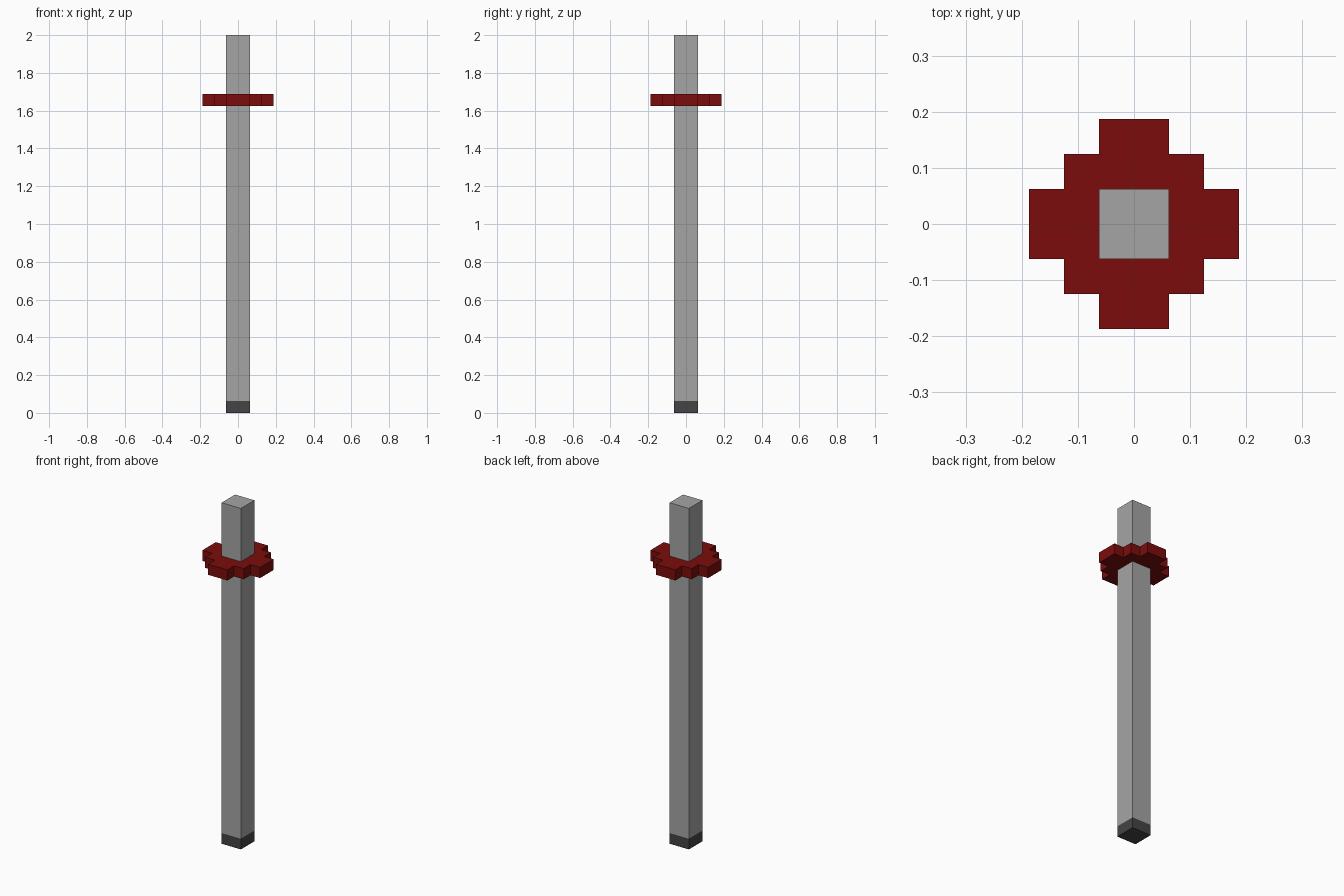
import bpy
import bmesh

cube = bpy.data.objects.get("Cube")
if cube:
    bpy.data.objects.remove(cube, do_unlink=True)

U = 0.0625  # block unit


def material(name, rgb):
    m = bpy.data.materials.new(name)
    m.use_nodes = True
    m.diffuse_color = (*rgb, 1)
    bsdf = next(n for n in m.node_tree.nodes if n.type == "BSDF_PRINCIPLED")
    bsdf.inputs["Base Color"].default_value = (*rgb, 1)
    return m


def finish(bm, name, mats):
    bmesh.ops.recalc_face_normals(bm, faces=bm.faces)
    mesh = bpy.data.meshes.new(name)
    bm.to_mesh(mesh)
    bm.free()
    for m in mats:
        mesh.materials.append(m)
    obj = bpy.data.objects.new(name, mesh)
    bpy.context.collection.objects.link(obj)
    return obj


def extrude_up(bm, faces, height):
    """Extrude a flat region straight up and return the new top faces."""
    geom = bmesh.ops.extrude_face_region(bm, geom=faces, use_keep_orig=True)["geom"]
    verts = [g for g in geom if isinstance(g, bmesh.types.BMVert)]
    bmesh.ops.translate(bm, verts=verts, vec=(0, 0, height))


grey = material("steel grey", (0.376, 0.376, 0.376))
dark = material("dark grey", (0.058, 0.058, 0.058))
red = material("dark red", (0.202, 0.0037, 0.0037))

# Square shaft, cut one unit above the ground so the foot can be dark
bm = bmesh.new()
bmesh.ops.create_cube(bm, size=2)
for v in bm.verts:
    v.co = (v.co.x * U, v.co.y * U, v.co.z + 1)
bmesh.ops.bisect_plane(bm, geom=bm.verts[:] + bm.edges[:] + bm.faces[:],
                       plane_co=(0, 0, U), plane_no=(0, 0, 1))
for f in bm.faces:
    f.material_index = 1 if f.calc_center_median().z < U else 0
finish(bm, "shaft", [grey, dark])

# Stepped collar: a 6 x 6 grid without its corners and the shaft hole
bm = bmesh.new()
bmesh.ops.create_grid(bm, x_segments=6, y_segments=6, size=3 * U)


def outside(f):
    c = f.calc_center_median() / U
    x, y = abs(c.x), abs(c.y)
    return x + y > 3.5 and max(x, y) > 2 and min(x, y) > 1 or max(x, y) < 1


bmesh.ops.delete(bm, geom=[f for f in bm.faces if outside(f)], context="FACES")
bmesh.ops.translate(bm, verts=bm.verts, vec=(0, 0, 26 * U))
extrude_up(bm, bm.faces[:], U)
bmesh.ops.recalc_face_normals(bm, faces=bm.faces)
bmesh.ops.dissolve_limit(bm, angle_limit=0.01, verts=bm.verts, edges=bm.edges)
finish(bm, "collar", [red])
